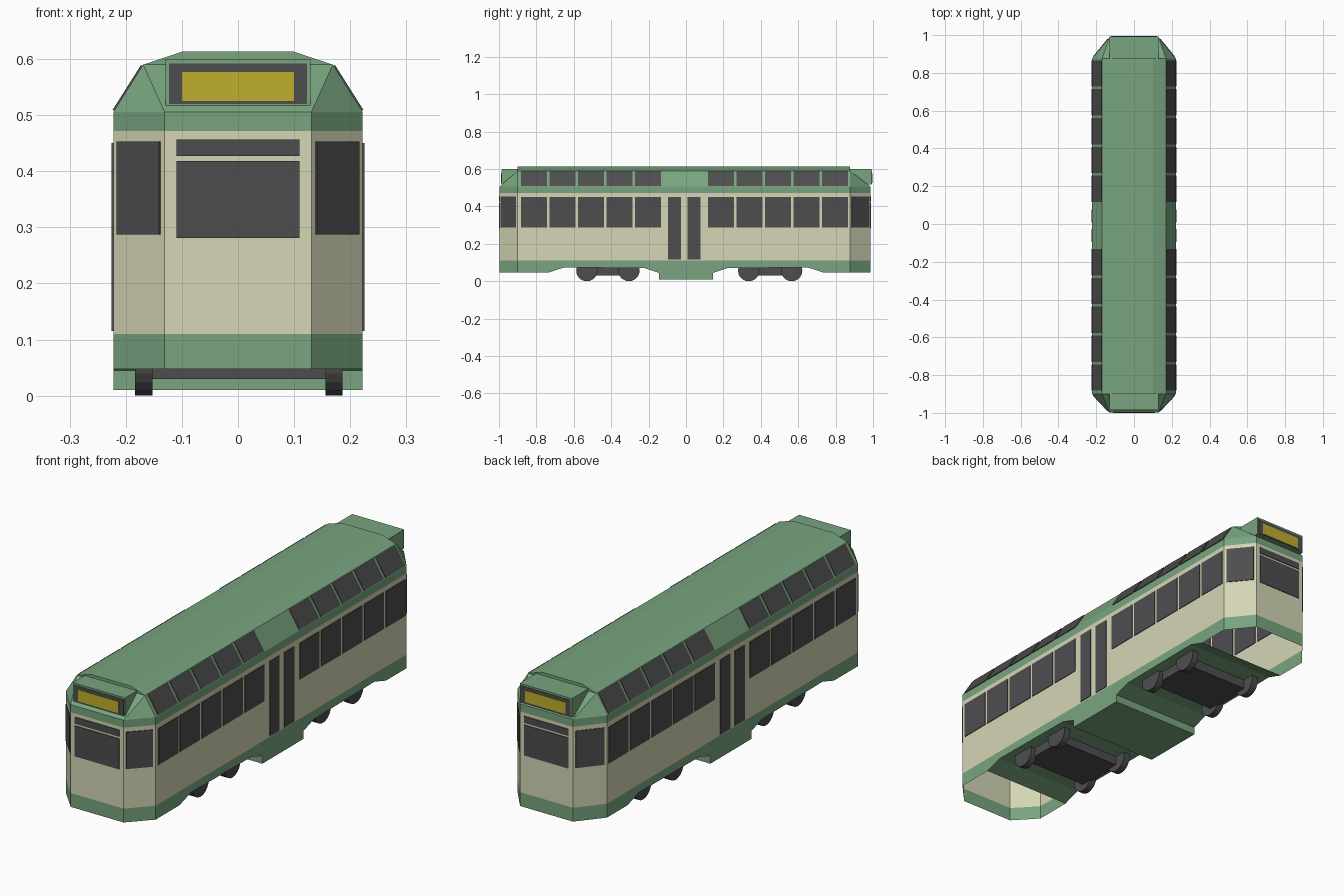
import bpy, bmesh, math
from mathutils import Vector, Matrix

if "Cube" in bpy.data.objects:
    bpy.data.objects.remove(bpy.data.objects["Cube"])


def material(name, rgb):
    m = bpy.data.materials.new(name)
    m.diffuse_color = (*rgb, 1)
    m.use_nodes = True
    m.node_tree.nodes["Principled BSDF"].inputs["Base Color"].default_value = m.diffuse_color
    return m


GREEN = material("green paint", (0.188, 0.375, 0.209))
CREAM = material("cream paint", (0.66, 0.67, 0.46))
DARK = material("dark grey", (0.076, 0.074, 0.078))
YELLOW = material("sign yellow", (0.52, 0.43, 0.027))


def finish(name, bm, *mats):
    bmesh.ops.remove_doubles(bm, verts=bm.verts, dist=1e-5)
    bmesh.ops.recalc_face_normals(bm, faces=bm.faces)
    me = bpy.data.meshes.new(name)
    bm.to_mesh(me)
    bm.free()
    for m in mats:
        me.materials.append(m)
    ob = bpy.data.objects.new(name, me)
    bpy.context.collection.objects.link(ob)
    return ob


def face(bm, pts, mat=0):
    f = bm.faces.new([bm.verts.new(p) for p in pts])
    f.material_index = mat
    return f


def add_box(bm, lo, hi):
    c = [(a + b) / 2 for a, b in zip(lo, hi)]
    s = [b - a for a, b in zip(lo, hi)]
    bmesh.ops.create_cube(bm, size=1, matrix=Matrix.Translation(c) @ Matrix.Diagonal((*s, 1)))


def plates(name, quads, mat, t=0.003):
    """Thin panels centred on the given quads."""
    bm = bmesh.new()
    for q in quads:
        q = [Vector(p) for p in q]
        n = (q[1] - q[0]).cross(q[3] - q[0]).normalized() * t
        a, b = [p + n for p in q], [p - n for p in q]
        face(bm, a)
        face(bm, b)
        for i in range(4):
            j = (i + 1) % 4
            face(bm, (a[i], a[j], b[j], b[i]))
    return finish(name, bm, mat)


# Main dimensions
W, N = 0.222, 0.131                 # half widths of sides and of end faces
F0, F1, B1, B0 = -0.997, -0.90, 0.876, 0.987   # front end, side start, side end, back end
SILL, BELT, CREST, EAVE = 0.048, 0.11, 0.472, 0.506
ENDS = ((F0, F1), (B0, B1))

# Body walls: skirt, cream panel and upper band
plan = [(-N, F0), (N, F0), (W, F1), (W, B1), (N, B0), (-N, B0), (-W, B1), (-W, F1)]
skirt = [(F1, SILL), (-0.73, SILL), (-0.65, 0.074), (-0.22, 0.07), (-0.145, 0.045),
         (-0.145, 0.01), (0.145, 0.01), (0.145, 0.045), (0.22, 0.07), (0.65, 0.074),
         (0.73, SILL), (B1, SILL)]
bm = bmesh.new()
for i, a in enumerate(plan):
    b = plan[(i + 1) % 8]
    for lo, hi, m in ((SILL, BELT, 0), (BELT, CREST, 1), (CREST, EAVE, 0)):
        if lo == SILL and a[0] == b[0]:
            continue
        face(bm, ((*a, lo), (*b, lo), (*b, hi), (*a, hi)), m)
for x in (-W, W):
    face(bm, [(x, y, z) for y, z in skirt] + [(x, B1, BELT), (x, F1, BELT)])
# Floor between the open end platforms
for (y0, z0), (y1, z1) in zip(skirt[1:-2], skirt[2:-1]):
    face(bm, ((-W, y0, z0), (W, y0, z0), (W, y1, z1), (-W, y1, z1)))
finish("body", bm, GREEN, CREAM)

# Roof: faceted arch with sloping ends
arch = [(-W, EAVE), (-0.169, 0.59), (-0.10, 0.613), (0.10, 0.613), (0.169, 0.59), (W, EAVE)]
bm = bmesh.new()
for (x0, z0), (x1, z1) in zip(arch, arch[1:]):
    face(bm, ((x0, F1, z0), (x1, F1, z1), (x1, B1, z1), (x0, B1, z0)))
for end, side in ENDS:
    face(bm, [(x, side, z) for x, z in arch[1:5]])
    face(bm, ((-N, end, EAVE), (N, end, EAVE), (0.169, side, 0.59), (-0.169, side, 0.59)))
    for s in (-1, 1):
        face(bm, ((s * N, end, EAVE), (s * W, side, EAVE), (s * 0.169, side, 0.59)))
finish("roof", bm, GREEN)

# Destination boxes and signs at both ends
for label, y_in, y_out in (("front", -0.87, -0.984), ("back", 0.85, 0.992)):
    bm = bmesh.new()
    add_box(bm, (-0.129, min(y_in, y_out), 0.516), (0.129, max(y_in, y_out), 0.60))
    finish(label + "_sign_box", bm, GREEN)
    for part, x, z0, z1, mat, t in (("sign_frame", 0.123, 0.52, 0.592, DARK, 0.002),
                                    ("sign_panel", 0.10, 0.525, 0.577, YELLOW, 0.004)):
        plates(label + "_" + part,
               [((-x, y_out, z0), (x, y_out, z0), (x, y_out, z1), (-x, y_out, z1))], mat, t)

# Side windows, roof windows and doors
side_q, roof_q, door_q = [], [], []


def roof_x(z):
    return W + (0.169 - W) * (z - EAVE) / (0.59 - EAVE)


for s in (-1, 1):
    for start in (-0.882, 0.117):
        for k in range(5):
            y0 = start + 0.1525 * k
            y1 = y0 + 0.139
            side_q.append([(s * W, y0, 0.287), (s * W, y1, 0.287), (s * W, y1, 0.45), (s * W, y0, 0.45)])
            xa, xb = s * roof_x(0.508), s * roof_x(0.588)
            roof_q.append([(xa, y0, 0.508), (xa, y1, 0.508), (xb, y1, 0.588), (xb, y0, 0.588)])
    for y0 in (-0.095, 0.008):
        y1 = y0 + 0.069
        door_q.append([(s * W, y0, 0.115), (s * W, y1, 0.115), (s * W, y1, 0.45), (s * W, y0, 0.45)])
plates("side_windows", side_q, DARK)
plates("roof_windows", roof_q, DARK)
plates("door_panes", door_q, DARK)

# Windscreens and corner windows
end_q = []
for end, side in ENDS:
    for z0, z1 in ((0.281, 0.418), (0.427, 0.457)):
        end_q.append([(-0.11, end, z0), (0.11, end, z0), (0.11, end, z1), (-0.11, end, z1)])
    for s in (-1, 1):
        p, q = [(s * (N + (W - N) * f), end + (side - end) * f) for f in (0.08, 0.92)]
        end_q.append([(*p, 0.287), (*q, 0.287), (*q, 0.453), (*p, 0.453)])
plates("end_windows", end_q, DARK)

# Bogies: frame with four wheels each
for label, ya, yb in (("front", -0.53, -0.305), ("back", 0.335, 0.565)):
    bm = bmesh.new()
    add_box(bm, (-0.165, ya, 0.03), (0.165, yb, 0.073))
    finish(label + "_bogie_frame", bm, DARK)
    bm = bmesh.new()
    for y in (ya, yb):
        for x in (-0.168, 0.171):
            bmesh.ops.create_cone(bm, cap_ends=True, segments=20, radius1=0.057, radius2=0.057, depth=0.031,
                                  matrix=Matrix.Translation((x, y, 0.057)) @ Matrix.Rotation(math.pi / 2, 4, 'Y'))
    finish(label + "_wheels", bm, DARK)
